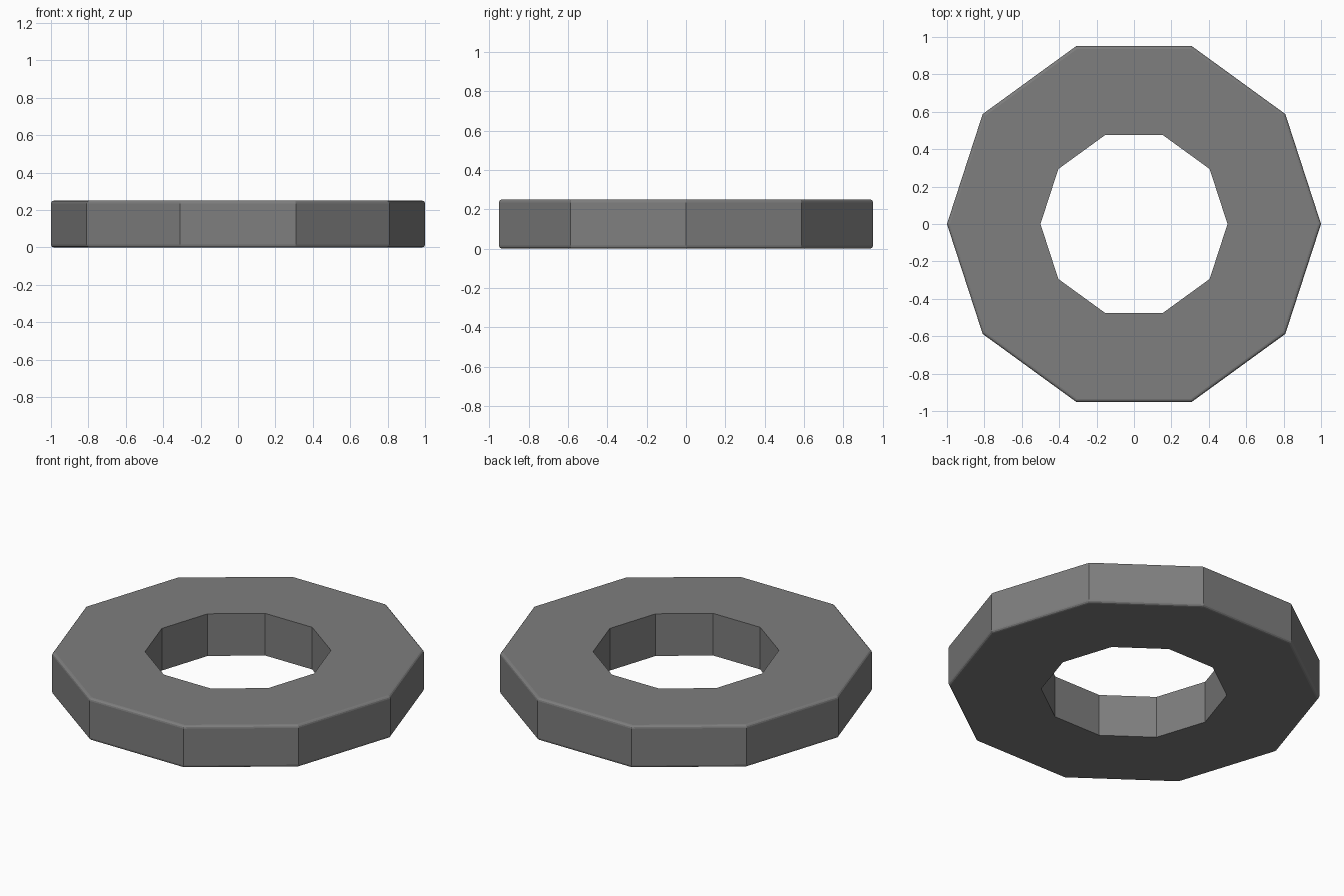
import bpy, bmesh
from math import cos, sin, pi

if "Cube" in bpy.data.objects:
    bpy.data.objects.remove(bpy.data.objects["Cube"])

SIDES, R_IN, R_OUT, H, B = 10, 0.5, 1.0, 0.25, 0.016

# Cross-section: square inner edge, small rounded outer edges
arc = [(R_OUT - B + B * cos(a), B * sin(a)) for a in (pi / 2, pi / 3, pi / 6, 0)]
profile = [(R_IN, 0)] + [(r, B - h) for r, h in arc]
profile += [(r, H - B + h) for r, h in reversed(arc)] + [(R_IN, H)]

# Sweep the section round a ten-sided ring
bm = bmesh.new()
rings = []
for i in range(SIDES):
    a = 2 * pi * i / SIDES
    rings.append([bm.verts.new((r * cos(a), r * sin(a), z)) for r, z in profile])
n = len(profile)
for i in range(SIDES):
    p, q = rings[i], rings[(i + 1) % SIDES]
    for j in range(n):
        k = (j + 1) % n
        bm.faces.new((p[j], q[j], q[k], p[k]))
bmesh.ops.recalc_face_normals(bm, faces=bm.faces)

mesh = bpy.data.meshes.new("ten_sided_ring")
bm.to_mesh(mesh)
bm.free()
ring = bpy.data.objects.new("ten_sided_ring", mesh)
bpy.context.collection.objects.link(ring)

# Dark grey finish
mat = bpy.data.materials.new("dark_grey")
mat.diffuse_color = (0.21, 0.21, 0.21, 1)
mat.use_nodes = True
mat.node_tree.nodes["Principled BSDF"].inputs["Base Color"].default_value = mat.diffuse_color
mesh.materials.append(mat)
